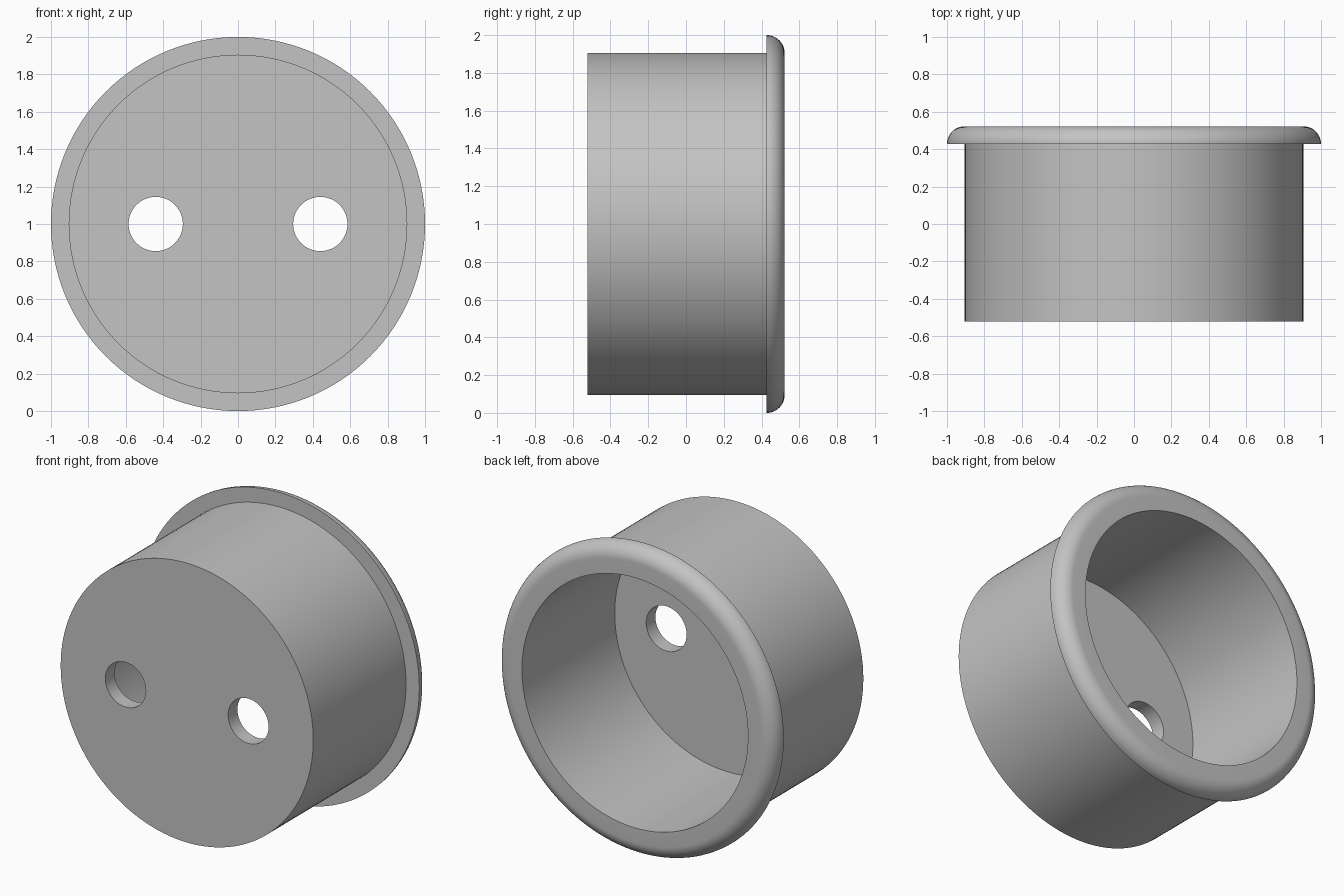
import bpy, bmesh
from math import sin, cos, pi
from mathutils import Matrix

cube = bpy.data.objects.get("Cube")
if cube:
    bpy.data.objects.remove(cube, do_unlink=True)

SEGMENTS = 128
FRONT, BACK = -0.5225, 0.5225
OUTER, BORE, FLANGE = 0.905, 0.81, 1.0
WALL = OUTER - BORE

grey = bpy.data.materials.new("plain grey")
grey.use_nodes = True
grey.diffuse_color = (0.55, 0.55, 0.55, 1)
grey.node_tree.nodes["Principled BSDF"].inputs["Base Color"].default_value = grey.diffuse_color


def finish(name, bm):
    bmesh.ops.recalc_face_normals(bm, faces=bm.faces)
    mesh = bpy.data.meshes.new(name)
    bm.to_mesh(mesh)
    bm.free()
    mesh.materials.append(grey)
    obj = bpy.data.objects.new(name, mesh)
    bpy.context.collection.objects.link(obj)
    return obj


# Cup: (radius, y) profile with a quarter-round flange, turned about the y axis
steps = 12
profile = [(OUTER, FRONT), (OUTER, BACK - WALL)]
for i in range(steps + 1):
    a = i / steps * pi / 2
    profile.append((OUTER + (FLANGE - OUTER) * cos(a), BACK - WALL + WALL * sin(a)))
profile += [(BORE, BACK), (BORE, FRONT + WALL)]

bm = bmesh.new()
rings = []
for r, y in profile:
    rings.append([bm.verts.new((r * cos(2 * pi * k / SEGMENTS), y,
                                1 + r * sin(2 * pi * k / SEGMENTS)))
                  for k in range(SEGMENTS)])
for a, b in zip(rings, rings[1:]):
    for k in range(SEGMENTS):
        n = (k + 1) % SEGMENTS
        bm.faces.new((a[k], a[n], b[n], b[k]))
# Outer and inner faces of the cup floor
bm.faces.new(rings[0])
bm.faces.new(rings[-1])
cup = finish("recessed_cup", bm)

# Two screw holes through the floor
bm = bmesh.new()
for side in (-1, 1):
    place = Matrix.Translation((side * 0.44, FRONT + WALL / 2, 1)) @ Matrix.Rotation(pi / 2, 4, "X")
    bmesh.ops.create_cone(bm, cap_ends=True, segments=64, radius1=0.145,
                          radius2=0.145, depth=0.3, matrix=place)
cutter = finish("hole_cutter", bm)
cutter.hide_render = True

cut = cup.modifiers.new("screw_holes", "BOOLEAN")
cut.operation = "DIFFERENCE"
cut.solver = "EXACT"
cut.object = cutter

bpy.ops.object.select_all(action="DESELECT")
cup.select_set(True)
bpy.context.view_layer.objects.active = cup
bpy.ops.object.modifier_apply(modifier=cut.name)
bpy.data.objects.remove(cutter, do_unlink=True)
bpy.ops.object.shade_smooth_by_angle(angle=pi / 6)
